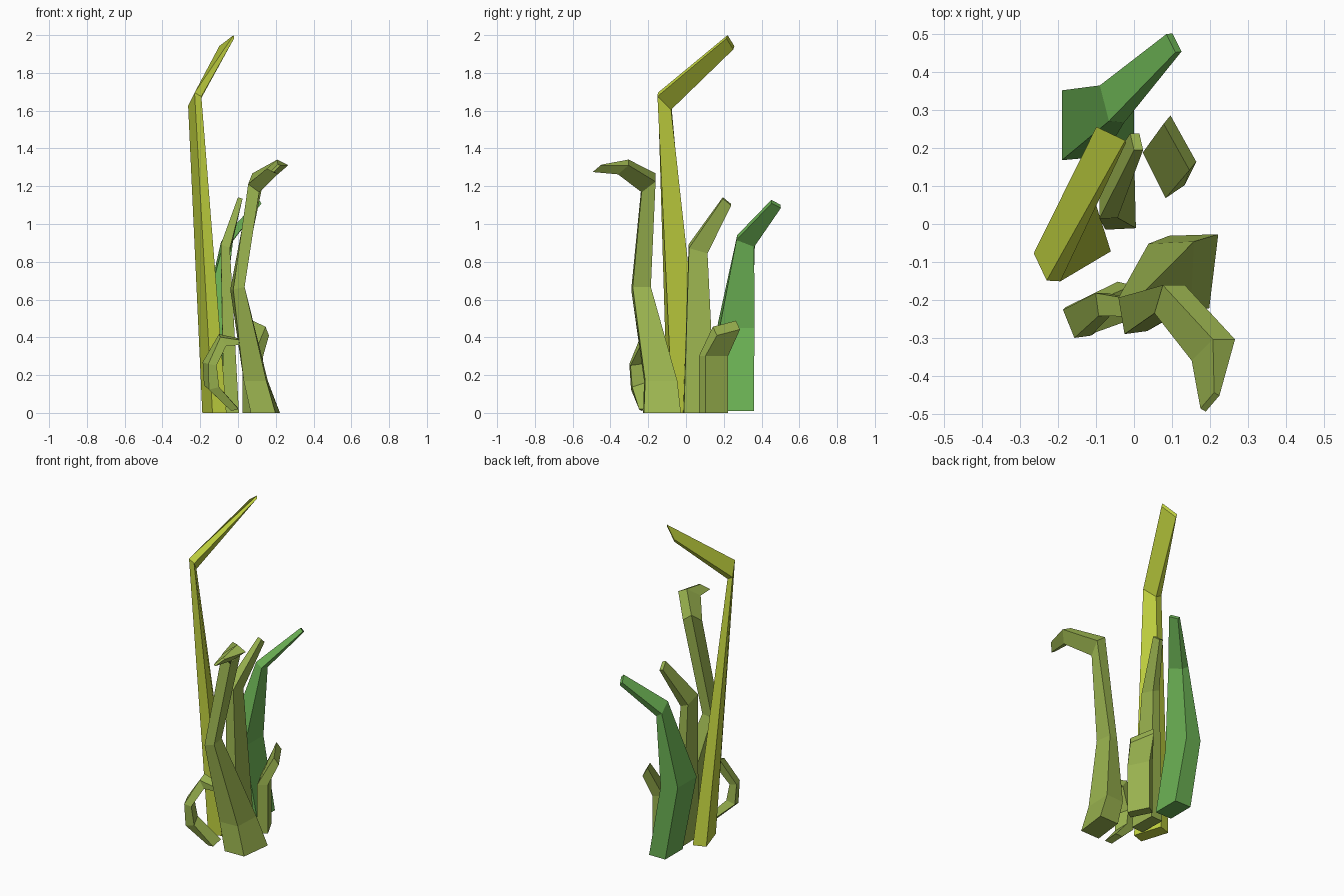
import bpy
import bmesh
from mathutils import Vector


def material(name, rgb):
    m = bpy.data.materials.new(name)
    m.diffuse_color = (*rgb, 1)
    return m


YELLOW = material("yellow_green", (0.54, 0.65, 0.05))
GREEN = material("fresh_green", (0.15, 0.45, 0.09))
OLIVE = material("olive_green", (0.33, 0.46, 0.08))


def blade(name, mat, rings):
    """Loft four-sided rings, each given as centre, half width and half thickness."""
    bm = bmesh.new()
    loops = []
    for ring in rings:
        c, w, t = (Vector(v) for v in ring)
        loops.append([bm.verts.new(p) for p in (c - w - t, c + w - t, c + w + t, c - w + t)])
    for a, b in zip(loops, loops[1:]):
        for i in range(4):
            j = (i + 1) % 4
            bm.faces.new((a[i], a[j], b[j], b[i]))
    bm.faces.new(loops[0][::-1])
    bm.faces.new(loops[-1])
    bmesh.ops.recalc_face_normals(bm, faces=bm.faces)
    mesh = bpy.data.meshes.new(name)
    bm.to_mesh(mesh)
    bm.free()
    mesh.materials.append(mat)
    bpy.context.collection.objects.link(bpy.data.objects.new(name, mesh))


# Tall blade, folded near the top
blade("tall_blade", YELLOW, [
    ((-.125, 0, 0), (-.027, .085, 0), (.037, .013, 0)),
    ((-.229, -.114, 1.65), (-.017, .036, -.035), (.018, -.001, -.01)),
    ((-.06, .235, 1.962), (-.038, .018, -.029), (.001, -.003, -.009)),
])

# Back blade, bowed left then leaning back to the right
blade("back_blade", GREEN, [
    ((-.055, .275, .01), (0, .085, 0), (.055, 0, 0)),
    ((-.135, .265, .46), (0, .092, 0), (.055, .005, -.01)),
    ((-.058, .316, .91), (-.012, .047, -.018), (.02, -.002, -.013)),
    ((.105, .477, 1.106), (-.012, .024, -.013), (.008, .001, -.009)),
])

# Middle blade
blade("middle_blade", OLIVE, [
    ((-.037, .07, 0), (-.002, .083, 0), (.04, .002, 0)),
    ((-.067, .064, .868), (0, .049, -.014), (.024, .001, -.01)),
    ((.007, .217, 1.12), (-.005, .022, -.018), (.012, 0, -.004)),
])

# Short stub on the right
blade("short_blade", OLIVE, [
    ((.078, .145, 0), (-.03, .06, 0), (.025, .017, 0)),
    ((.078, .145, .3), (-.03, .06, 0), (.025, .017, 0)),
    ((.121, .214, .449), (-.034, .061, .016), (.009, .011, -.023)),
])

# Broad front blade with a drooping tip
blade("front_blade", OLIVE, [
    ((.145, -.127, 0), (.012, .098, 0), (.065, .002, 0)),
    ((.094, -.134, .17), (.004, .085, 0), (.06, .003, 0)),
    ((-.003, -.238, .66), (-.008, .048, 0), (.03, .004, .007)),
    ((.094, -.198, 1.218), (.011, .037, .028), (.029, 0, -.022)),
    ((.209, -.332, 1.302), (.028, .028, .024), (.029, 0, -.015)),
    ((.2, -.469, 1.295), (.018, .021, .018), (.007, -.004, -.002)),
])

# Small curled blade on the front left
blade("curled_blade", OLIVE, [
    ((-.02, -.2, .02), (-.003, .043, .005), (.02, -.005, .004)),
    ((-.14, -.252, .142), (-.013, .036, .012), (.027, .003, .007)),
    ((-.15, -.26, .26), (-.015, .037, .005), (.022, .003, -.004)),
    ((-.082, -.212, .386), (-.004, .03, .008), (.015, 0, -.023)),
    ((.045, -.225, .375), (-.005, .02, .004), (.003, 0, -.009)),
])
